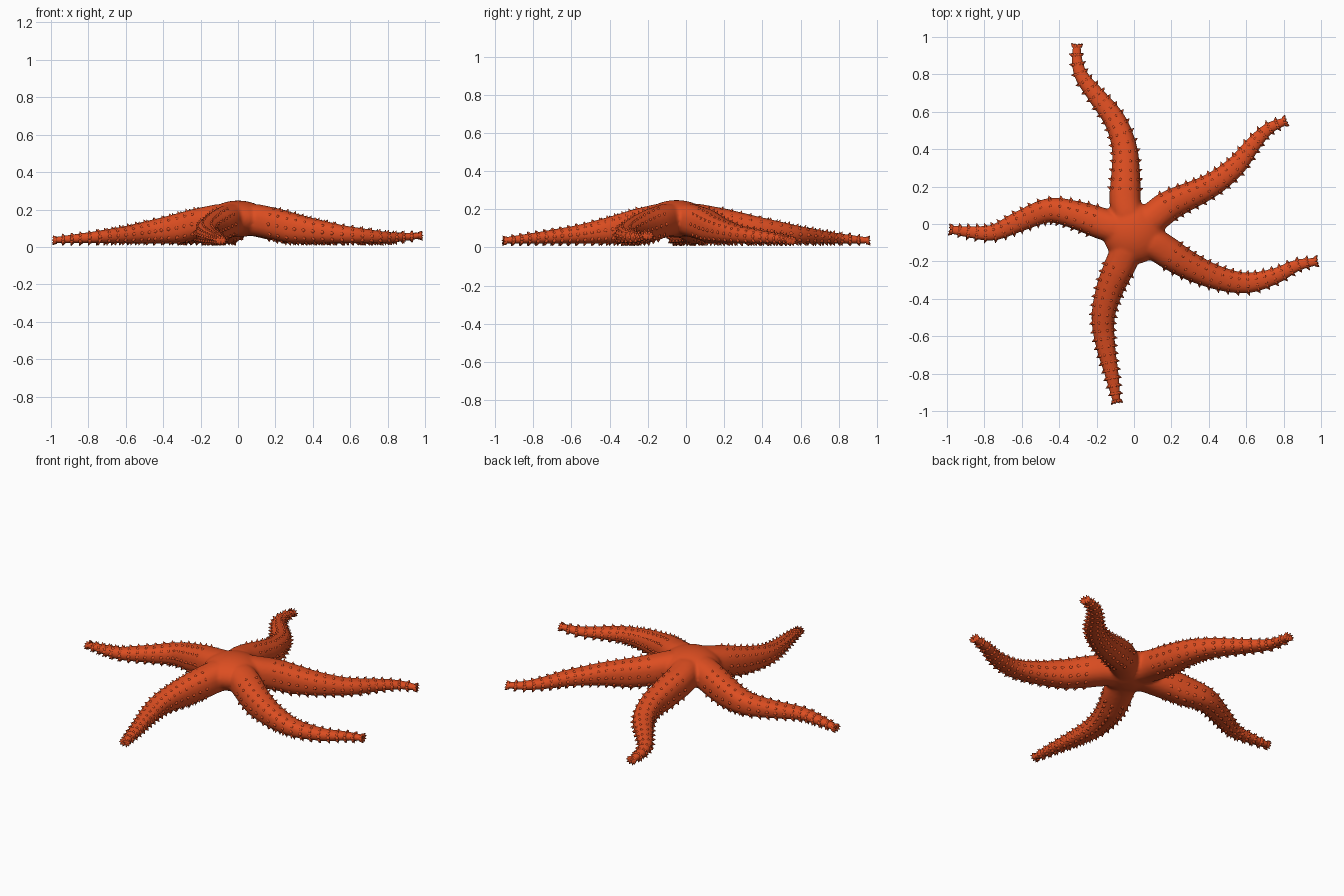
import bpy, bmesh, math
from mathutils import Vector

if "Cube" in bpy.data.objects:
    bpy.data.objects.remove(bpy.data.objects["Cube"])

CENTRE = (0.0, -0.05)
# centre line of each arm seen from above, and how far its tip curls up
ARMS = [
    ([(-.045, .1), (-.045, .25), (-.05, .4), (-.10, .55), (-.205, .69), (-.28, .79), (-.305, .88), (-.305, .955)], 0),
    ([(.1, .03), (.2, .105), (.4, .2), (.54, .305), (.64, .43), (.72, .51), (.81, .55)], 0),
    ([(.13, -.12), (.28, -.215), (.44, -.285), (.6, -.315), (.75, -.28), (.87, -.222), (.975, -.2)], .025),
    ([(-.065, -.2), (-.13, -.35), (-.165, -.5), (-.152, -.65), (-.12, -.8), (-.092, -.95)], 0),
    ([(-.15, -.005), (-.3, .045), (-.45, .073), (-.6, .02), (-.75, -.045), (-.88, -.042), (-.98, -.03)], 0),
]
# profiles along the arm: (t, value)
WIDTH = [(0, .085), (.2, .084), (.45, .066), (.65, .054), (.85, .037), (1, .022)]
TOP = [(0, .232), (.12, .228), (.25, .202), (.42, .157), (.6, .114), (.8, .082), (1, .053)]
BOTTOM = [(0, .065), (.12, .055), (.32, .018), (1, .02)]


def lerp(table, t):
    for (a, u), (b, v) in zip(table, table[1:]):
        if t <= b:
            return u + (v - u) * (t - a) / (b - a)
    return table[-1][1]


def smooth_path(pts, n):
    """Catmull-Rom curve resampled at n+1 equal steps."""
    p = [Vector(q) for q in pts]
    p = [2 * p[0] - p[1]] + p + [2 * p[-1] - p[-2]]
    fine = []
    for i in range(1, len(p) - 2):
        a, b, c, d = p[i - 1:i + 3]
        for k in range(16):
            t = k / 16
            fine.append(.5 * (2 * b + (c - a) * t + (2 * a - 5 * b + 4 * c - d) * t * t
                              + (3 * b - a - 3 * c + d) * t ** 3))
    fine.append(p[-2])
    dist = [0]
    for a, b in zip(fine, fine[1:]):
        dist.append(dist[-1] + (b - a).length)
    out, j = [], 0
    for i in range(n + 1):
        s = dist[-1] * i / n
        while j < len(fine) - 2 and dist[j + 1] < s:
            j += 1
        out.append(fine[j].lerp(fine[j + 1], (s - dist[j]) / (dist[j + 1] - dist[j])))
    return out


def section_point(pos, side, t, ang, curl):
    """Point on the rounded cross-section of an arm."""
    lo, hi, w = lerp(BOTTOM, t), lerp(TOP, t), lerp(WIDTH, t)
    lift = curl * max(0, (t - .75) / .25) ** 2
    c, s = math.cos(ang), math.sin(ang)
    c, s = (math.copysign(abs(v) ** .85, v) for v in (c, s))
    q = pos + side * w * c
    return Vector((q.x, q.y, (lo + hi) / 2 + (hi - lo) / 2 * s + lift))


def add_spine(bm, base, direction, r, length):
    d = direction.normalized()
    u = d.orthogonal().normalized()
    v = d.cross(u)
    ring = [bm.verts.new(base - d * .006 + (u * math.cos(a) + v * math.sin(a)) * r)
            for a in (math.tau * k / 6 for k in range(6))]
    tip = bm.verts.new(base + d * length)
    for k in range(6):
        bm.faces.new((ring[k], ring[(k + 1) % 6], tip))


def make_object(name, bm):
    bmesh.ops.recalc_face_normals(bm, faces=bm.faces)
    me = bpy.data.meshes.new(name)
    bm.to_mesh(me)
    bm.free()
    me.polygons.foreach_set("use_smooth", [True] * len(me.polygons))
    me.materials.append(orange)
    ob = bpy.data.objects.new(name, me)
    bpy.context.collection.objects.link(ob)
    return ob


orange = bpy.data.materials.new("orange_red")
orange.diffuse_color = (.72, .075, .015, 1)
orange.use_nodes = True
orange.node_tree.nodes["Principled BSDF"].inputs["Base Color"].default_value = orange.diffuse_color
body, spines = bmesh.new(), bmesh.new()
RINGS, SIDES, ROWS = 44, 20, 10

for pts, curl in ARMS:
    path = smooth_path([CENTRE] + pts, RINGS)
    loops = []
    for i, p in enumerate(path):
        t = i / RINGS
        tan = (path[min(i + 1, RINGS)] - path[max(i - 1, 0)]).normalized()
        side = Vector((-tan.y, tan.x))
        ahead = Vector((tan.x, tan.y, 0))
        loops.append([body.verts.new(section_point(p, side, t, math.tau * k / SIDES, curl))
                      for k in range(SIDES)])
        # rings of little spines, with a crown at the tip
        if i >= 9 and i % 2 == 0:
            mid = Vector((p.x, p.y, (lerp(TOP, t) + lerp(BOTTOM, t)) / 2))
            for k in range(ROWS):
                ang = math.tau * k / ROWS
                base = section_point(p, side, t, ang, curl)
                out = Vector((side.x * math.cos(ang), side.y * math.cos(ang), math.sin(ang)))
                size = .011 if math.sin(ang) < .5 else .009
                lean = 1.0 if i == RINGS else .35
                add_spine(spines, base, out + ahead * lean, size * 1.1, size * 1.5)
    # skin of the arm
    for a, b in zip(loops, loops[1:]):
        for k in range(SIDES):
            body.faces.new((a[k], a[(k + 1) % SIDES], b[(k + 1) % SIDES], b[k]))
    body.faces.new(loops[0])
    body.faces.new(loops[-1])

# central disc
disc = bmesh.ops.create_uvsphere(body, u_segments=32, v_segments=16, radius=1)["verts"]
for v in disc:
    v.co = Vector((CENTRE[0] + v.co.x * .165, CENTRE[1] + v.co.y * .165, .15 + v.co.z * .098))

# fuse arms and disc into one skin
star = make_object("starfish_body", body)
fuse = star.modifiers.new("fuse", 'REMESH')
fuse.mode = 'VOXEL'
fuse.voxel_size = .009
fuse.use_smooth_shade = True
soft = star.modifiers.new("soften", 'SMOOTH')
soft.factor = .5
soft.iterations = 6
make_object("spines", spines)
